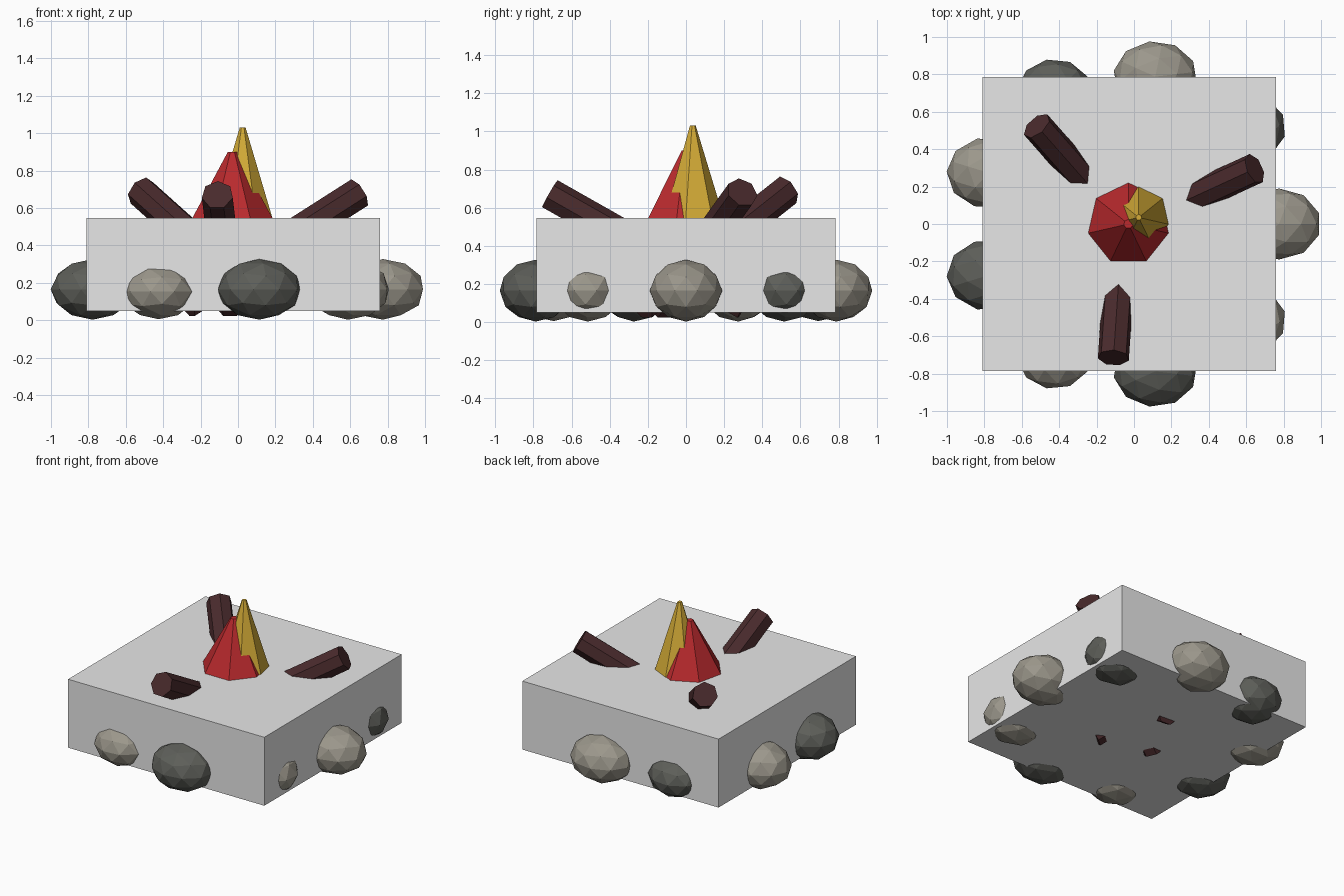
import bpy, bmesh, math
from mathutils import Matrix, Vector

default = bpy.data.objects.get("Cube")
if default:
    bpy.data.objects.remove(default, do_unlink=True)


def material(name, rgb):
    m = bpy.data.materials.new(name)
    m.use_nodes = True
    colour = (*rgb, 1.0)
    m.diffuse_color = colour
    m.node_tree.nodes["Principled BSDF"].inputs["Base Color"].default_value = colour
    return m


slab_grey = material("pale_grey", (0.8, 0.8, 0.8))
light_stone = material("light_stone", (0.33, 0.31, 0.26))
dark_stone = material("dark_stone", (0.11, 0.113, 0.1))
bark = material("dark_bark", (0.066, 0.023, 0.025))
red = material("flame_red", (0.49, 0.023, 0.027))
yellow = material("flame_yellow", (0.66, 0.41, 0.038))


def add_object(name, bm, mat):
    mesh = bpy.data.meshes.new(name)
    bm.to_mesh(mesh)
    bm.free()
    mesh.materials.append(mat)
    obj = bpy.data.objects.new(name, mesh)
    bpy.context.collection.objects.link(obj)
    return obj


def tapered_prism(name, start, end, r_start, r_end, mat, sides=7):
    """Faceted cone or cylinder running from start to end."""
    start, end = Vector(start), Vector(end)
    axis = end - start
    turn = Matrix.Identity(4)
    if axis.xy.length > 0.001:
        turn = axis.to_track_quat("Z", "Y").to_matrix().to_4x4()
    bm = bmesh.new()
    bmesh.ops.create_cone(bm, cap_ends=True, segments=sides, radius1=r_start,
                          radius2=r_end, depth=axis.length,
                          matrix=Matrix.Translation((start + end) / 2) @ turn)
    return add_object(name, bm, mat)


CENTRE_X = -0.025

# Square slab enclosing the fire pit
bm = bmesh.new()
bmesh.ops.create_cube(bm, size=1, matrix=Matrix.Translation((CENTRE_X, 0, 0.298))
                      @ Matrix.Diagonal((1.57, 1.57, 0.495, 1)))
add_object("slab", bm, slab_grey)

# Ring of faceted stones in alternating colours
STONES = 9
for i in range(STONES):
    angle = i * math.tau / STONES
    size = 0.91 if i in (3, 6) else 1.0
    place = Vector((CENTRE_X + 0.8 * math.cos(angle), 0.8 * math.sin(angle), 0.165))
    if size < 1:
        place.z = 0.153
    bm = bmesh.new()
    bmesh.ops.create_icosphere(bm, subdivisions=2, radius=1,
                               matrix=Matrix.Rotation(angle, 4, "Z"))
    bmesh.ops.transform(bm, verts=bm.verts, matrix=Matrix.Translation(place)
                        @ Matrix.Diagonal((0.225 * size, 0.19, 0.162 * size, 1)))
    add_object(f"stone_{i + 1}", bm, dark_stone if i % 2 else light_stone)

# Three leaning logs crossing under the flames
logs = [((0.15, -0.235, 0.09), (-0.52, 0.525, 0.69)),
        ((-0.28, -0.13, 0.09), (0.645, 0.295, 0.68)),
        ((-0.04, 0.31, 0.09), (-0.11, -0.715, 0.67))]
for i, (low, high) in enumerate(logs):
    tapered_prism(f"log_{i + 1}", low, high, 0.085, 0.085, bark)

# Flames
tapered_prism("outer_flame", (-0.03, 0, 0.3), (-0.03, 0, 0.9), 0.355, 0.025, red)
tapered_prism("inner_flame", (0.025, 0.035, 0.3), (0.025, 0.035, 1.03), 0.238, 0.016, yellow)
